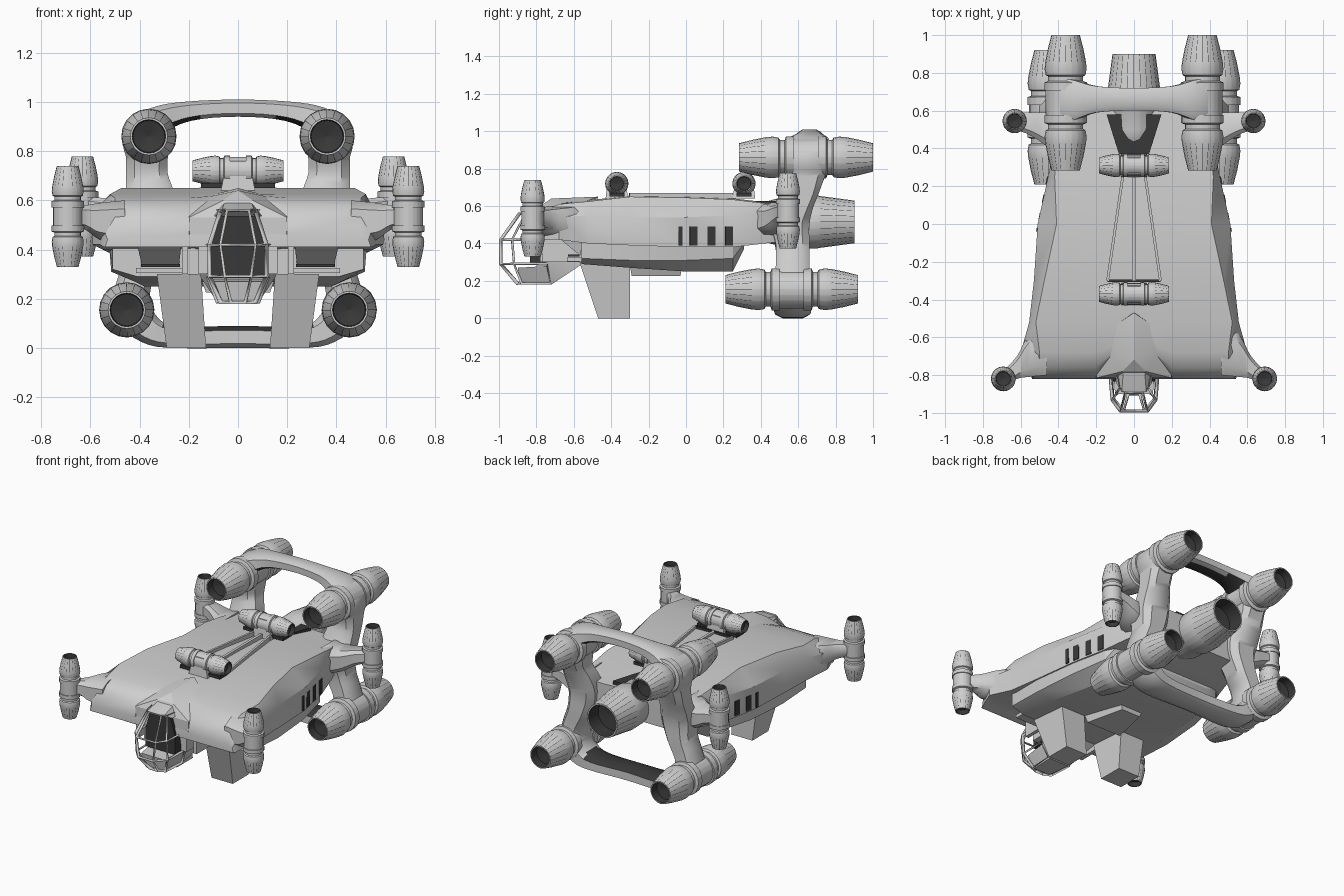
import bpy, bmesh, math
from mathutils import Vector, Matrix

if "Cube" in bpy.data.objects:
    bpy.data.objects.remove(bpy.data.objects["Cube"])


def material(name, v):
    m = bpy.data.materials.new(name)
    m.diffuse_color = (v, v, v, 1)
    m.use_nodes = True
    m.node_tree.nodes["Principled BSDF"].inputs["Base Color"].default_value = m.diffuse_color
    return m


GREY, DARK = material("hull_grey", 0.62), material("dark_interior", 0.04)


def finish(name, bm, mats=(GREY,), angle=35):
    bmesh.ops.remove_doubles(bm, verts=bm.verts, dist=1e-5)
    bmesh.ops.recalc_face_normals(bm, faces=bm.faces)
    me = bpy.data.meshes.new(name)
    bm.to_mesh(me)
    bm.free()
    for m in mats:
        me.materials.append(m)
    for p in me.polygons:
        p.use_smooth = True
    me.set_sharp_from_angle(angle=math.radians(angle))
    ob = bpy.data.objects.new(name, me)
    bpy.context.collection.objects.link(ob)
    return ob


def loft(name, rings, loop=False, angle=35):
    bm = bmesh.new()
    vs = [[bm.verts.new(p) for p in r] for r in rings]
    n, m = len(vs), len(vs[0])
    for i in range(n if loop else n - 1):
        a, b = vs[i], vs[(i + 1) % n]
        for j in range(m):
            k = (j + 1) % m
            bm.faces.new((a[j], a[k], b[k], b[j]))
    if not loop:
        bm.faces.new(vs[0])
        bm.faces.new(vs[-1])
    return finish(name, bm, angle=angle)


def hull(name, pts, mat=GREY, mirror=False):
    # convex solid around a few points
    bm = bmesh.new()
    pts = list(pts) + ([(-x, y, z) for x, y, z in pts] if mirror else [])
    for p in pts:
        bm.verts.new(p)
    r = bmesh.ops.convex_hull(bm, input=bm.verts)
    bmesh.ops.delete(bm, geom=[g for g in r["geom_interior"] if isinstance(g, bmesh.types.BMVert)], context='VERTS')
    return finish(name, bm, (mat,), 15)


def box(name, c, s, mat=GREY, rz=0):
    bm = bmesh.new()
    bmesh.ops.create_cube(bm, size=1, matrix=Matrix.Translation(c) @ Matrix.Rotation(rz, 4, 'Z') @ Matrix.Diagonal((*s, 1)))
    return finish(name, bm, (mat,))


def lathe(name, prof, loc, axis, dark_rows, slit_rows, petals=20):
    # profile rows are (along axis, radius); dark rows are nozzle insides, slit rows get dark gaps between petals
    bm = bmesh.new()
    rot = Vector((0, 0, 1)).rotation_difference(Vector(axis)).to_matrix()
    ang = [2 * math.pi * (j + d) / petals for j in range(petals) for d in (0, .93)]
    seg = len(ang)
    rings = [[bm.verts.new(Vector(loc) + rot @ Vector((r * math.cos(t), r * math.sin(t), h))) for t in ang] for h, r in prof]
    for i in range(len(rings) - 1):
        for j in range(seg):
            k = (j + 1) % seg
            f = bm.faces.new((rings[i][j], rings[i][k], rings[i + 1][k], rings[i + 1][j]))
            f.material_index = int(i in dark_rows or (i in slit_rows and j % 2 == 1))
    return finish(name, bm, (GREY, DARK))


# thruster pods with a nozzle at both ends
HALF = [(.18, .95), (.18, 1.04), (.3, 1.04), (.32, .86), (.39, .86), (.41, .98), (.5, 1.03), (.6, 1.0),
        (.8, .87), (1, .7), (1, .63), (.85, .6), (.8, .002)]


def pod(name, loc, axis, half, r):
    prof = [(-t * half, q * r) for t, q in reversed(HALF)] + [(t * half, q * r) for t, q in HALF]
    n = len(prof)
    lathe(name, prof, loc, axis, {0, 1, n - 3, n - 2}, {3, 4, n - 5, n - 6})


for s, side in ((1, "right"), (-1, "left")):
    pod(f"upper_engine_{side}", (s * .362, .642, .86), (0, 1, 0), .358, .108)
    pod(f"lower_engine_{side}", (s * .452, .565, .155), (0, 1, 0), .355, .108)
    pod(f"front_lift_pod_{side}", (s * .692, -.82, .535), (0, 0, 1), .205, .063)
    pod(f"rear_lift_pod_{side}", (s * .632, .545, .575), (0, 0, 1), .203, .062)
for y, nm in ((-.37, "front"), (.31, "rear")):
    pod(f"top_{nm}_pod", (0, y, .72), (1, 0, 0), .185, .06)
    hull(f"top_{nm}_pod_mount", [(.07, y - .06, .64), (.07, y + .06, .64), (.045, y - .045, .76), (.045, y + .045, .76)], mirror=True)
    box(f"top_{nm}_pod_bed", (0, y, .66), (.3, .08, .02), DARK)

# central main engine and the dark gap around its nose
lathe("main_engine", [(.38, .002), (.385, .07), (.43, .11), (.5, .128), (.58, .13), (.6, .14), (.7, .142), (.72, .138), (.9, .114),
                      (.9, .104), (.8, .1), (.78, .002)], (0, 0, .515), (0, 1, 0), {9, 10}, {7}, 24)
hull("engine_nose_gap", [(.08, .37, .627), (.145, .58, .627), (.08, .37, .6), (.145, .58, .6)], DARK, mirror=True)

# upper hull shell: y, ridge x/z, shoulder x/z, lower edge x/z
rings = []
for y, x1, zt, x2, z2, x3, z3 in [
        (-.82, .50, .46, .53, .44, .54, .41), (-.805, .50, .53, .54, .47, .545, .41),
        (-.76, .50, .58, .56, .51, .56, .42), (-.68, .50, .61, .60, .54, .59, .42),
        (-.52, .52, .625, .555, .55, .55, .40), (-.3, .475, .65, .53, .54, .53, .39),
        (0, .41, .645, .51, .54, .505, .38), (.25, .42, .635, .455, .55, .455, .38),
        (.42, .41, .615, .42, .55, .41, .40), (.6, .33, .60, .36, .55, .34, .42)]:
    yc = max(y, -.6)  # notch for the cockpit
    zc = max(zt, .62 if y < -.5 else 0) + .006
    h = [(.2, y, zt), (x1, y, zt), (x2, y, z2), (x3, y, z3), (.2, y, z3)]
    rings.append([(0, yc, zc)] + h + [(0, yc, z3)] + [(-a, b, c) for a, b, c in reversed(h)])
loft("upper_hull", rings, angle=30)

# lower hull
rings = []
for y, xt, xm, zm, xb, zb in [(-.56, .51, .51, .32, .41, .29), (-.3, .525, .515, .31, .42, .27), (0, .50, .49, .31, .38, .25),
                              (.25, .45, .44, .32, .34, .25), (.31, .42, .40, .40, .33, .37)]:
    h = [(xt, y, .43), (xm, y, zm), (xb, y, zb)]
    rings.append(h + [(-a, b, c) for a, b, c in reversed(h)])
loft("lower_hull", rings, angle=20)
hull("belly_hatch", [(.13, -.29, .225), (.07, -.03, .225), (.15, -.3, .28), (.09, -.02, .28)], mirror=True)

# intakes, legs, side windows, cockpit side units
for s, side in ((1, "right"), (-1, "left")):
    hull(f"intake_{side}", [(s * x, y, z) for x, y, z in ((.23, -.67, .42), (.41, -.67, .42), (.39, -.565, .335),
                                                          (.24, -.565, .335), (.23, -.55, .42), (.41, -.55, .42))])
    box(f"intake_lip_{side}", (s * .315, -.59, .315), (.2, .09, .022))
    box(f"intake_slot_{side}", (s * .315, -.6, .335), (.16, .06, .012), DARK)
    box(f"intake_inner_wall_{side}", (s * .215, -.66, .36), (.025, .22, .12))
    hull(f"landing_leg_{side}", [(s * x, y, z) for x, y, z in (
        (.15, -.57, .3), (.33, -.57, .3), (.15, -.3, .3), (.33, -.3, .3),
        (.13, -.47, 0), (.29, -.47, 0), (.13, -.3, 0), (.29, -.3, 0))])
    for i, y in enumerate((-.03, .04, .135, .23)):
        box(f"side_window_{side}_{i}", (s * (.506 - .2 * y), y, .44), (.009, .02 if i == 0 else .042, .1), DARK, s * math.atan(.2))
    box(f"cockpit_side_unit_{side}", (s * .135, -.74, .355), (.05, .08, .11))


# swept parts with a chamfered rectangular section
def section(c, u, v, a, b):
    k = .6
    return [c + u * (a * p) + v * (b * q) for p, q in
            ((1, k), (k, 1), (-k, 1), (-1, k), (-1, -k), (-k, -1), (k, -1), (1, -k))]


def catmull(p, n, loop):
    out, m = [], len(p)
    for i in range(m if loop else m - 1):
        g = [Vector(p[(i + d) % m] if loop else p[min(max(i + d, 0), m - 1)]) for d in (-1, 0, 1, 2)]
        for j in range(n):
            t = j / n
            out.append(.5 * (2 * g[1] + (g[2] - g[0]) * t + (2 * g[0] - 5 * g[1] + 4 * g[2] - g[3]) * t * t
                             + (3 * g[1] - g[0] - 3 * g[2] + g[3]) * t ** 3))
    return out if loop else out + [Vector(p[-1])]


# rear ring frame: x, z, radial half, y centre, y half
FR = [(0, .975, .035, .66, .06), (.2, .962, .04, .66, .07), (.32, .925, .06, .655, .11), (.375, .86, .09, .65, .115),
      (.37, .78, .085, .65, .10),
      (.37, .70, .085, .64, .08), (.355, .60, .1, .60, .08), (.35, .50, .1, .56, .10), (.375, .38, .08, .57, .09),
      (.42, .27, .07, .57, .09), (.43, .16, .08, .57, .10), (.36, .075, .06, .57, .10), (.25, .045, .045, .57, .09),
      (0, .045, .045, .57, .08)]
path = catmull(FR + [(-p[0],) + p[1:] for p in FR[-2:0:-1]], 4, True)
rings = []
for i, p in enumerate(path):
    a, b = path[i - 1], path[(i + 1) % len(path)]
    t = Vector((b[0] - a[0], 0, b[1] - a[1])).normalized()
    rings.append(section(Vector((p[0], p[3], p[1])), Vector((t.z, 0, -t.x)), Vector((0, 1, 0)), p[2], p[4]))
frame = loft("rear_ring_frame", rings, loop=True, angle=40)
frame.data.materials.append(DARK)
for f in frame.data.polygons:  # dark inside of the two bridges
    c, n = f.center, f.normal
    if abs(c.x) < .31 and abs(n.y) < .5 and ((c.z > .8 and n.z < -.5) or (c.z < .15 and n.z > .5)):
        f.material_index = 1

# arms to the lift pods: x, y, z, y half, z half
ARMS = {"front_arm": [(.46, -.64, .515, .16, .085), (.56, -.70, .515, .11, .075), (.62, -.76, .53, .06, .05), (.69, -.82, .535, .045, .04)],
        "rear_arm": [(.36, .45, .53, .12, .09), (.46, .50, .53, .09, .07), (.55, .53, .56, .06, .05), (.63, .545, .575, .045, .04)]}
for nm, pts in ARMS.items():
    for s, side in ((1, "right"), (-1, "left")):
        loft(f"{nm}_{side}", [section(Vector((s * p[0], p[1], p[2])), Vector((0, 1, 0)), Vector((0, 0, 1)), p[3], p[4])
                              for p in catmull(pts, 4, False)], angle=40)


# rails on the back
def beam(name, a, b, w, mat=GREY):
    a, b = Vector((*a, .655)), Vector((*b, .655))
    d = b - a
    box(name, (a + b) / 2, (d.length, w, .03), mat, math.atan2(d.y, d.x))


beam("centre_rail", (0, -.3), (0, .25), .018)
beam("rail_right", (.06, .25), (.14, -.3), .014)
beam("rail_left", (-.06, .25), (-.14, -.3), .014)
beam("rail_crossbar", (-.14, -.3), (.14, -.3), .012, DARK)

# cockpit hood, body, tub and roof
hull("cockpit_hood", [(0, -.47, .65), (0, -.72, .64), (.06, -.78, .60), (.2, -.815, .53), (.2, -.815, .45), (.19, -.6, .6),
                      (.17, -.55, .4), (.12, -.72, .5)], mirror=True)
hull("cockpit_body", [(.09, -.735, .56), (.135, -.735, .38), (.12, -.735, .28), (.08, -.72, .18), (.16, -.5, .55),
                      (.16, -.54, .3)], mirror=True)
hull("cockpit_back_wall", [(.07, -.835, .55), (.11, -.835, .42), (.11, -.835, .29), (.08, -.74, .55), (.12, -.74, .29)], DARK, mirror=True)
hull("cockpit_tub", [(.06, -.885, .185), (.075, -.72, .18), (.1, -.9, .27), (.115, -.73, .28)], mirror=True)
hull("cockpit_roof", [(.065, -.89, .56), (.095, -.84, .535), (.1, -.7, .55), (.05, -.86, .57), (.05, -.7, .61)], mirror=True)

# canopy lattice: z, then front, side and back corners as x, y
CAN = [(.56, .045, -.89, .07, -.86, .09, -.74), (.42, .072, -.99, .115, -.93, .13, -.74),
       (.29, .055, -.99, .115, -.92, .12, -.74), (.185, .03, -.90, .07, -.88, .08, -.72)]
bm = bmesh.new()
rows = [[bm.verts.new((x, y, z)) for x, y in ((-c, cy), (-b, by), (-a, ay), (a, ay), (b, by), (c, cy))]
        for z, a, ay, b, by, c, cy in CAN]
for r, q in zip(rows, rows[1:]):
    for j in range(5):
        bm.faces.new((r[j], r[j + 1], q[j + 1], q[j]))
ob = finish("canopy_lattice", bm)
mod = ob.modifiers.new("bars", 'WIREFRAME')
mod.thickness = .02
mod.use_even_offset = False
